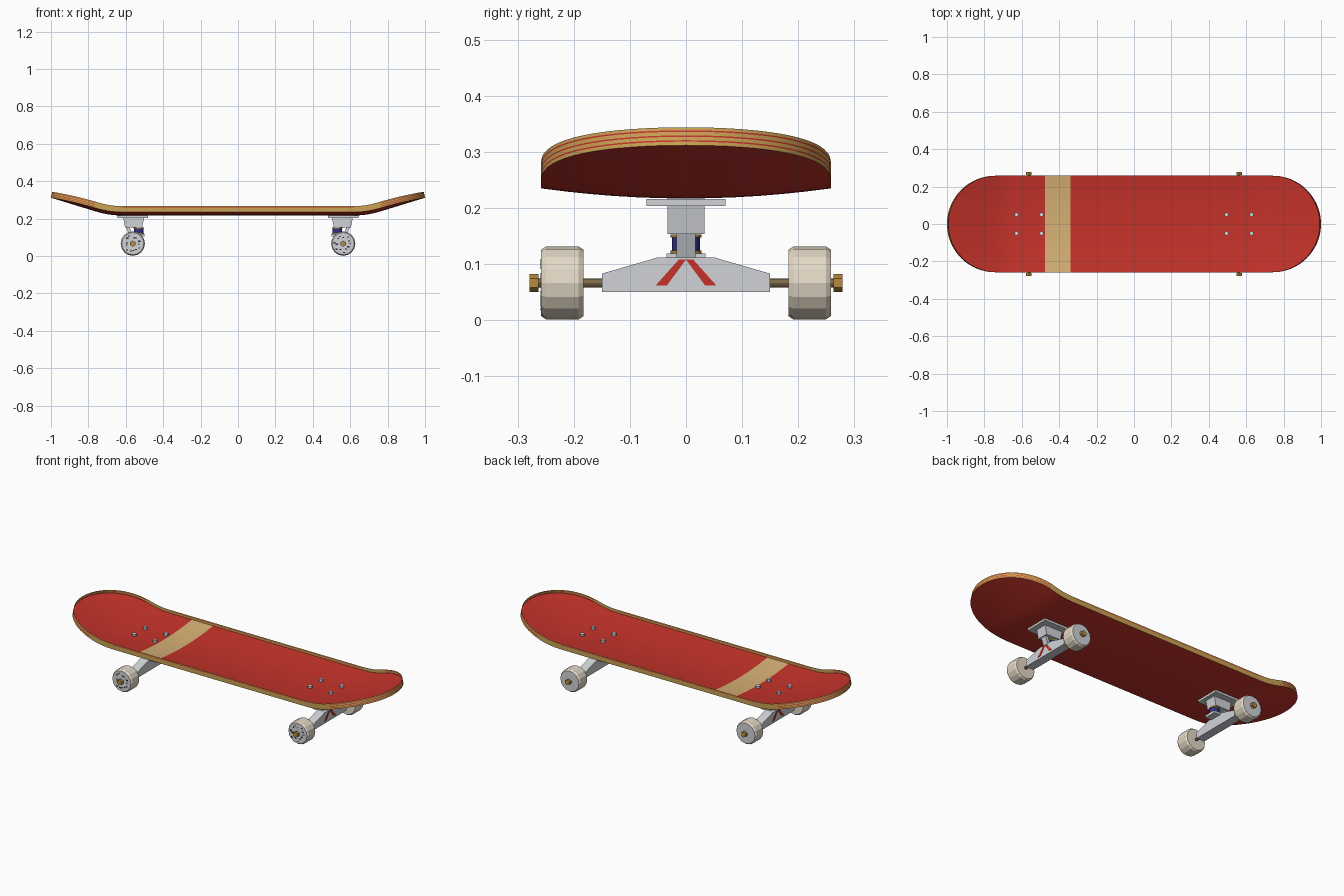
import bpy, bmesh, math, random
from mathutils import Matrix, Vector

if "Cube" in bpy.data.objects:
    bpy.data.objects.remove(bpy.data.objects["Cube"])

random.seed(4)


def material(name, rgb):
    m = bpy.data.materials.new(name)
    m.diffuse_color = (*rgb, 1)
    m.use_nodes = True
    m.node_tree.nodes["Principled BSDF"].inputs["Base Color"].default_value = m.diffuse_color
    return m


RED = material("red", (0.56, 0.033, 0.023))
TAN = material("tan stripe", (0.68, 0.44, 0.18))
MAPLE = material("maple ply", (0.60, 0.36, 0.09))
CREAM = material("cream wheel", (0.77, 0.69, 0.56))
GREY = material("light metal", (0.63, 0.65, 0.68))
BRONZE = material("bronze", (0.46, 0.26, 0.05))
ROD = material("dark bronze", (0.20, 0.14, 0.065))
BLUE = material("blue rubber", (0.03, 0.03, 0.25))
DARK = material("dark ink", (0.02, 0.02, 0.03))
SCREW = material("bright screw", (0.65, 0.78, 0.84))


def finish(name, bm, mats, smooth=False, recalc=True):
    if recalc:
        bmesh.ops.recalc_face_normals(bm, faces=bm.faces[:])
    me = bpy.data.meshes.new(name)
    bm.to_mesh(me)
    bm.free()
    for m in mats:
        me.materials.append(m)
    ob = bpy.data.objects.new(name, me)
    bpy.context.collection.objects.link(ob)
    if smooth:
        bpy.ops.object.select_all(action='DESELECT')
        bpy.context.view_layer.objects.active = ob
        ob.select_set(True)
        bpy.ops.object.shade_smooth_by_angle(angle=math.radians(30))
    return ob


def loft(name, a, b, mat):
    """Solid between two matching outlines."""
    bm = bmesh.new()
    va, vb = [bm.verts.new(p) for p in a], [bm.verts.new(p) for p in b]
    n = len(va)
    bm.faces.new(va)
    bm.faces.new(vb)
    for i in range(n):
        j = (i + 1) % n
        bm.faces.new((va[i], va[j], vb[j], vb[i]))
    return finish(name, bm, [mat])


def block(name, x0, x1, y0, y1, z0, z1, mat, flare=0, lean=0):
    """Box whose top may be wider in x by flare or shifted by lean."""
    rect = lambda f, d, z: [(x0 - f + d, y0, z), (x1 + f + d, y0, z),
                            (x1 + f + d, y1, z), (x0 - f + d, y1, z)]
    return loft(name, rect(0, 0, z0), rect(flare, lean, z1), mat)


def cylinder(name, centre, r, h, axis, sides, mat):
    bm = bmesh.new()
    bmesh.ops.create_cone(bm, cap_ends=True, segments=sides, radius1=r, radius2=r, depth=h)
    rot = Matrix.Rotation(math.pi / 2, 4, 'X') if axis == 'Y' else Matrix()
    bmesh.ops.transform(bm, verts=bm.verts, matrix=Matrix.Translation(Vector(centre)) @ rot)
    return finish(name, bm, [mat], sides > 8)


# Deck shape: kicked ends and dished cross-section
HW, THICK, FLOOR = 0.258, 0.032, 0.42


def deck_base(x, y):
    u = max(0, abs(x) - 0.62)
    kick = 0.306 * (u * u / 0.28 if u < 0.14 else u - 0.07)
    return 0.217 + kick + 0.018 * (y / HW) ** 2


half = [(0.62, HW), (0.655, HW), (0.69, HW), (0.72, HW)]
for k in range(17):
    a = math.pi / 2 * k / 16
    half.append((1 - HW + HW * math.sin(a), HW * math.cos(a)))
stations = [(-x, w) for x, w in reversed(half)] + [(-0.475, HW), (-0.34, HW), (0, HW), (0.3, HW)] + half
N, S = 12, len(stations)


def deck_vert(bm, i, j, t):
    x, w = stations[i]
    y = w * (2 * j / N - 1)
    tilt = 0.007 * t * min(1, max(0, abs(x) - 0.62) / 0.14)
    return bm.verts.new((x - math.copysign(tilt, x), y, deck_base(x, y) + t * THICK))


def add_strip(bm, grid, flip, colour):
    for i in range(S - 1):
        mid = (stations[i][0] + stations[i + 1][0]) / 2
        for k in range(len(grid[0]) - 1):
            quad = [grid[i][k], grid[i + 1][k], grid[i + 1][k + 1], grid[i][k + 1]]
            bm.faces.new(quad[::-1] if flip else quad).material_index = colour(mid, k)


# Deck underside and the top sheet lying inside the rim
for name, t in (("deck_underside", 0), ("deck_top", FLOOR)):
    bm = bmesh.new()
    grid = [[deck_vert(bm, i, j, t) for j in range(N + 1)] for i in range(S)]
    add_strip(bm, grid, t == 0, lambda x, k: int(t > 0 and -0.475 < x < -0.34))
    bmesh.ops.remove_doubles(bm, verts=bm.verts[:], dist=0.0003)
    finish(name, bm, [RED, TAN], True, recalc=False)

# Layered rim around the deck
layers = [0, 0.2, 0.28, 0.47, 0.55, 0.75, 0.83, 1]
bm = bmesh.new()
for j in (0, N):
    grid = [[deck_vert(bm, i, j, t) for t in layers] for i in range(S)]
    add_strip(bm, grid, j == N,
              lambda x, k: int((k == 5 and abs(x) < 0.62) or (k % 2 == 1 and abs(x) > 0.76)))
bmesh.ops.remove_doubles(bm, verts=bm.verts[:], dist=0.0003)
finish("deck_rim", bm, [MAPLE, RED], True, recalc=False)


# Wheel: chamfered sixteen-sided drum with a metal outer face
def wheel(name, cx, cy, cz):
    bm = bmesh.new()
    n, rings = 16, []
    for r, y in ((0.059, -0.038), (0.065, -0.029), (0.065, 0.029), (0.059, 0.038)):
        rings.append([bm.verts.new((cx + r * math.cos(2 * math.pi * k / n), cy + y,
                                    cz + r * math.sin(2 * math.pi * k / n))) for k in range(n)])
    for a, b in zip(rings, rings[1:]):
        for k in range(n):
            bm.faces.new((a[k], a[(k + 1) % n], b[(k + 1) % n], b[k]))
    for r, sign in ((rings[0], -1), (rings[-1], 1)):
        bm.faces.new(r).material_index = int(sign * cy > 0)
    finish(name, bm, [CREAM, GREY])


CX, CZ = 0.5625, 0.0665
for s, end in ((-1, "left"), (1, "right")):

    def sbox(name, x0, x1, *rest, **kw):
        block(f"{end}_{name}", min(s * x0, s * x1), max(s * x0, s * x1), *rest, **kw)

    # Base plate and tapered riser
    sbox("base_plate", 0.48, 0.645, -0.07, 0.07, 0.204, 0.216, GREY)
    sbox("riser", 0.512, 0.604, -0.033, 0.033, 0.154, 0.205, GREY, flare=0.01)
    # Bushing stack and pivot
    cylinder(f"{end}_bushing", (s * 0.53, 0, 0.134), 0.025, 0.032, 'Z', 16, BLUE)
    for z in (0.121, 0.150):
        cylinder(f"{end}_washer", (s * 0.53, 0, z), 0.028, 0.006, 'Z', 16, BRONZE)
    sbox("bushing_seat", 0.50, 0.565, -0.035, 0.035, 0.106, 0.119, GREY)
    sbox("pivot", 0.558, 0.576, -0.017, 0.017, 0.10, 0.165, GREY, lean=s * 0.027)
    # Hanger with chevron plates on its outer face
    hanger = [(-0.15, 0.05), (0.15, 0.05), (0.15, 0.083), (0.05, 0.112), (-0.05, 0.112), (-0.15, 0.083)]
    loft(f"{end}_hanger", [(s * 0.538, y, z) for y, z in hanger],
         [(s * 0.588, y, z) for y, z in hanger], GREY)
    for m in (-1, 1):
        bar = [(0, 0.108), (0.013, 0.108), (0.054, 0.062), (0.034, 0.062)]
        loft(f"{end}_chevron", [(s * 0.587, m * y, z) for y, z in bar],
             [(s * 0.590, m * y, z) for y, z in bar], RED)
    # Axle, wheels and nuts
    cylinder(f"{end}_axle", (s * CX, 0, CZ), 0.008, 0.54, 'Y', 12, ROD)
    for m in (-1, 1):
        wheel(f"{end}_wheel", s * CX, m * 0.2205, CZ)
        cylinder(f"{end}_axle_nut", (s * CX, m * 0.271, CZ), 0.016, 0.016, 'Y', 6, BRONZE)
    # Printed flecks on the front wheel face
    for k in range(13):
        a, r = 2 * math.pi * k / 13 + random.uniform(-.15, .15), random.uniform(0.03, 0.048)
        x, z = s * CX + r * math.cos(a), CZ + r * math.sin(a)
        w, h = random.uniform(0.003, 0.007), random.uniform(0.002, 0.004)
        block(f"{end}_wheel_fleck", x - w, x + w, -0.2591, -0.258, z - h, z + h, DARK)
    # Mounting screws standing on the top sheet
    for x in (0.495, 0.628):
        for y in (-0.05, 0.05):
            top = deck_base(x, y) + FLOOR * THICK
            cylinder(f"{end}_screw", (s * x, y, top + 0.007), 0.012, 0.014, 'Z', 6, SCREW)
